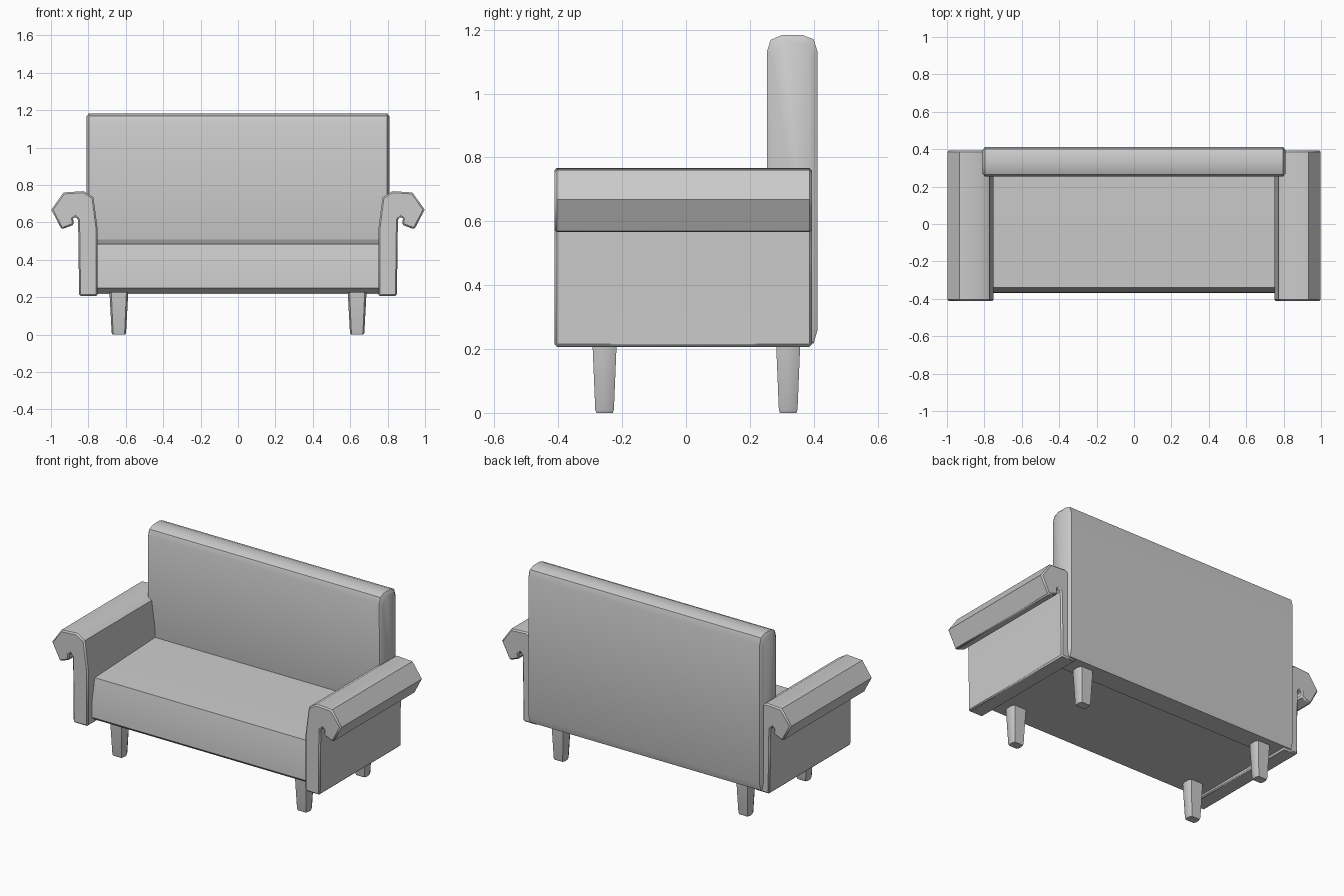
import bpy, bmesh, math

if "Cube" in bpy.data.objects:
    bpy.data.objects.remove(bpy.data.objects["Cube"])


def loft(name, sections, smooth=35, bevel=0):
    """Skin a solid through matching closed sections."""
    bm = bmesh.new()
    rings = [[bm.verts.new(p) for p in s] for s in sections]
    n = len(rings[0])
    for a, b in zip(rings, rings[1:]):
        for i in range(n):
            j = (i + 1) % n
            bm.faces.new((a[i], a[j], b[j], b[i]))
    bm.faces.new(rings[0])
    bm.faces.new(rings[-1])
    bmesh.ops.recalc_face_normals(bm, faces=bm.faces)
    me = bpy.data.meshes.new(name)
    bm.to_mesh(me)
    bm.free()
    ob = bpy.data.objects.new(name, me)
    bpy.context.collection.objects.link(ob)
    if bevel:
        mod = ob.modifiers.new("soft_edges", 'BEVEL')
        mod.width = bevel
        mod.segments = 1
        mod.limit_method = 'ANGLE'
        mod.angle_limit = math.radians(75)
    bpy.ops.object.select_all(action='DESELECT')
    ob.select_set(True)
    bpy.context.view_layer.objects.active = ob
    bpy.ops.object.shade_smooth_by_angle(angle=math.radians(smooth))
    return ob


# Seat: sloping top and slightly raked front, profile in y, z
seat = [(-0.34, 0.225), (-0.37, 0.25), (-0.365, 0.36), (-0.34, 0.485),
        (0.27, 0.51), (0.36, 0.51), (0.36, 0.225)]
loft("seat", [[(x, y, z) for y, z in seat] for x in (-0.755, 0.755)])

# Backrest: rounded top, with chamfered ends
back = [(0.255, 0.25), (0.253, 1.13), (0.265, 1.168), (0.30, 1.183),
        (0.365, 1.183), (0.40, 1.17), (0.412, 1.13), (0.412, 0.26),
        (0.40, 0.218), (0.27, 0.218)]


def back_section(x, inset):
    cy, cz = 0.333, 0.70
    return [(x, cy + (y - cy) * (1 - inset / 0.08), cz + (z - cz) * (1 - inset / 0.48))
            for y, z in back]


loft("backrest", [back_section(-0.81, 0.017), back_section(-0.797, 0),
                  back_section(0.797, 0), back_section(0.81, 0.017)])

# Arms: rolled-over profile in x, z
arm = [(0.75, 0.207), (0.75, 0.56), (0.773, 0.735), (0.826, 0.767),
       (0.933, 0.76), (0.998, 0.668), (0.943, 0.563), (0.877, 0.588),
       (0.882, 0.62), (0.87, 0.632), (0.856, 0.615), (0.853, 0.51), (0.85, 0.207)]
for side, s in (("left", -1), ("right", 1)):
    loft(side + "_arm", [[(s * x, y, z) for x, z in arm] for y in (-0.412, 0.394)],
         bevel=0.008)


# Legs: tapered, chamfered rectangular posts
def leg_section(cx, cy, z, k):
    a, b, c, d = 0.05 * k, 0.04 * k, 0.038 * k, 0.018 * k
    pts = [(a, -d), (a, d), (b, c), (-b, c), (-a, d), (-a, -d), (-b, -c), (b, -c)]
    return [(cx + x, cy + y, z) for x, y in pts]


for end, cy in (("front", -0.255), ("back", 0.32)):
    for side, s in (("left", -1), ("right", 1)):
        loft(f"{end}_{side}_leg", [leg_section(s * 0.637, cy, 0, 0.68),
                                   leg_section(s * 0.637, cy, 0.01, 0.77),
                                   leg_section(s * 0.637, cy, 0.24, 1.02)])
